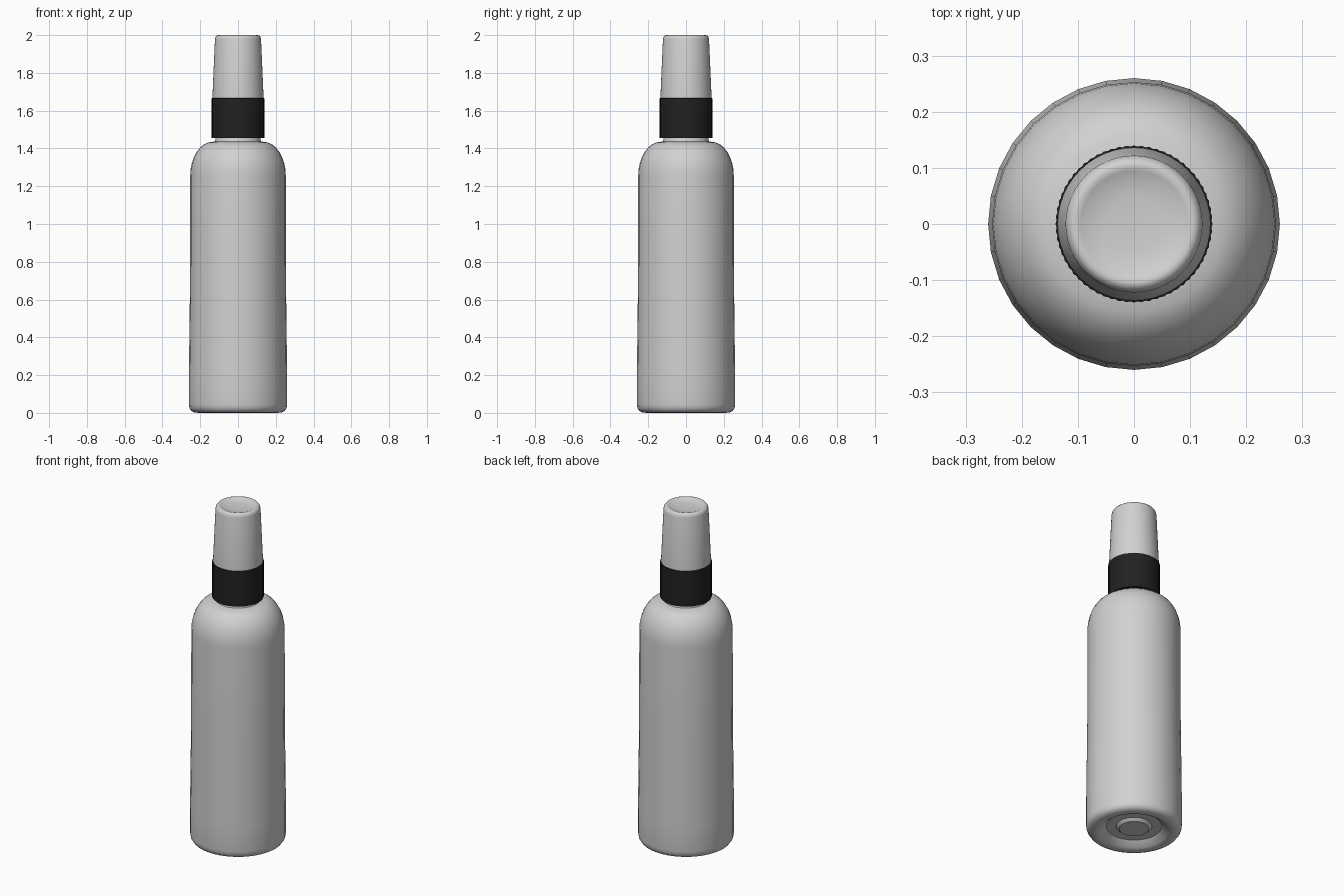
import bpy, math

if "Cube" in bpy.data.objects:
    bpy.data.objects.remove(bpy.data.objects["Cube"])


def material(name, rgb):
    m = bpy.data.materials.new(name)
    m.diffuse_color = (*rgb, 1)
    m.use_nodes = True
    m.node_tree.nodes["Principled BSDF"].inputs["Base Color"].default_value = m.diffuse_color
    return m


WHITE = material("off_white_plastic", (0.64, 0.64, 0.64))
BLACK = material("black_plastic", (0.015, 0.015, 0.015))


def lathe(name, profile, sides, mat, rib=0.0, angle=35):
    """Spin (radius, height) points about z; radius 0 ends become poles."""
    verts, rings, faces = [], [], []
    for r, z in profile:
        n = 1 if r == 0 else sides
        start = len(verts)
        for i in range(n):
            a = 2 * math.pi * i / sides
            k = r - rib * (i % 2) if r else 0
            verts.append((k * math.cos(a), k * math.sin(a), z))
        rings.append([start + i % n for i in range(sides)])
    for low, high in zip(rings, rings[1:]):
        for i in range(sides):
            j = (i + 1) % sides
            face = (low[i], low[j], high[j], high[i])
            faces.append(tuple(dict.fromkeys(face)))
    mesh = bpy.data.meshes.new(name)
    mesh.from_pydata(verts, [], faces)
    mesh.materials.append(mat)
    ob = bpy.data.objects.new(name, mesh)
    bpy.context.collection.objects.link(ob)
    bpy.ops.object.select_all(action='DESELECT')
    ob.select_set(True)
    bpy.context.view_layer.objects.active = ob
    bpy.ops.object.shade_smooth_by_angle(angle=math.radians(angle))
    return ob


# Bottle: recessed base with a central boss, slight taper, domed shoulder, neck
base = [(0, 0.02), (0.08, 0.02), (0.098, 0.035), (0.15, 0.035),
        (0.185, 0.006), (0.205, 0), (0.23, 0.002), (0.247, 0.01),
        (0.257, 0.025), (0.26, 0.045), (0.26, 0.2), (0.254, 0.7)]
shoulder = [(0.135 + 0.118 * math.cos(t), 1.255 + 0.18 * math.sin(t))
            for t in (math.pi / 2 * i / 8 for i in range(9))]
neck = [(0.122, 1.438), (0.12, 1.443), (0.12, 1.5), (0, 1.5)]
lathe("bottle", base + shoulder + neck, 32, WHITE)

# Finely ribbed collar
lathe("collar", [(0, 1.455), (0.12, 1.455), (0.14, 1.455), (0.14, 1.665),
                 (0.134, 1.667), (0, 1.667)], 128, BLACK, rib=0.002, angle=60)

# Tapered cap with a rounded rim and shallow dished top
lathe("cap", [(0, 1.66), (0.136, 1.66), (0.122, 1.978), (0.119, 1.99),
              (0.112, 1.998), (0.104, 2.0), (0.095, 1.997), (0.082, 1.991),
              (0.05, 1.987), (0, 1.986)], 48, WHITE)
